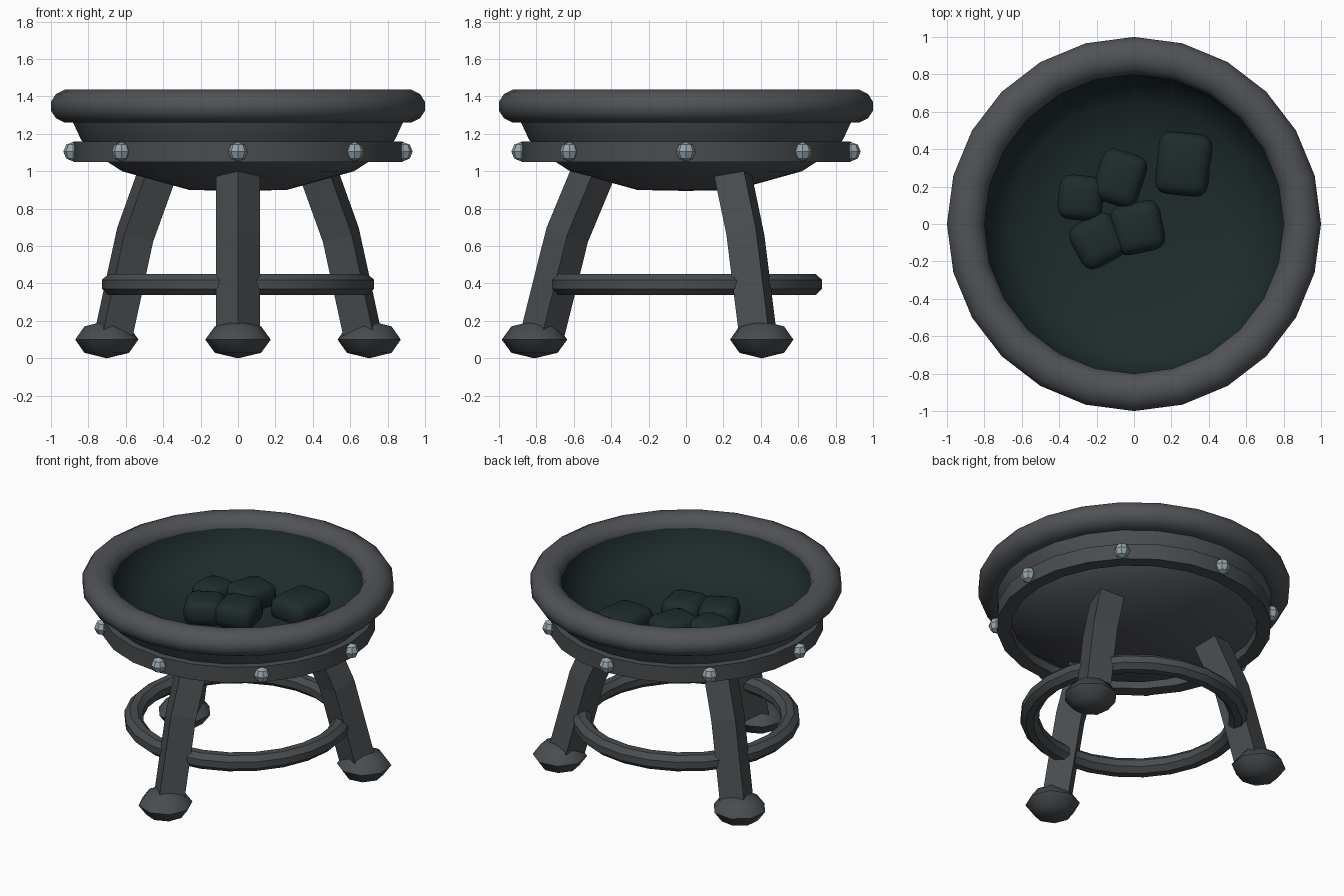
import bpy, bmesh, math
from mathutils import Vector, Matrix

if "Cube" in bpy.data.objects:
    bpy.data.objects.remove(bpy.data.objects["Cube"])

SIDES = 24


def material(name, rgb):
    m = bpy.data.materials.new(name)
    m.diffuse_color = (*rgb, 1)
    m.use_nodes = True
    m.node_tree.nodes["Principled BSDF"].inputs["Base Color"].default_value = m.diffuse_color
    return m


IRON = material("dark iron", (0.080, 0.085, 0.094))
LEG = material("leg iron", (0.066, 0.073, 0.078))
SOOT = material("sooty lining", (0.0135, 0.0245, 0.0245))
STEEL = material("rivet steel", (0.31, 0.38, 0.42))


def finish(name, bm, mats, smooth=None):
    bmesh.ops.recalc_face_normals(bm, faces=bm.faces)
    me = bpy.data.meshes.new(name)
    bm.to_mesh(me)
    bm.free()
    for m in mats:
        me.materials.append(m)
    ob = bpy.data.objects.new(name, me)
    bpy.context.collection.objects.link(ob)
    if smooth:
        bpy.ops.object.select_all(action='DESELECT')
        ob.select_set(True)
        bpy.context.view_layer.objects.active = ob
        bpy.ops.object.shade_smooth_by_angle(angle=math.radians(smooth))
    return ob


def lathe(name, profile, mats, closed=True, lining_from=None, smooth=None):
    """Spin (radius, z) points around z."""
    bm = bmesh.new()
    rings = []
    for r, z in profile:
        if r == 0:
            rings.append([bm.verts.new((0, 0, z))] * SIDES)
        else:
            rings.append([bm.verts.new((r * math.cos(a), r * math.sin(a), z))
                          for a in (2 * math.pi * i / SIDES for i in range(SIDES))])
    n = len(profile)
    for k in range(n if closed else n - 1):
        a, b = rings[k], rings[(k + 1) % n]
        for i in range(SIDES):
            j = (i + 1) % SIDES
            vs = list(dict.fromkeys((a[i], a[j], b[j], b[i])))
            f = bm.faces.new(vs)
            if lining_from is not None and k >= lining_from:
                f.material_index = 1
    return finish(name, bm, mats, smooth)


def tube(n, r, z, half_w, half_h):
    """Flat-sided n-gon cross-section with the given half sizes."""
    c = math.cos(math.pi / n)
    return [(r + half_w / c * math.cos(a), z + half_h / c * math.sin(a))
            for a in (math.pi / n + i * 2 * math.pi / n for i in range(n))]


# Bowl: outer skin, then the sooty lining back down to the centre
lathe("bowl", [(0, 0.895), (0.26, 0.90), (0.62, 1.0), (0.79, 1.11), (0.84, 1.17),
               (0.90, 1.30), (0.802, 1.37), (0.775, 1.27), (0.66, 1.16),
               (0.45, 1.095), (0, 1.07)],
      [IRON, SOOT], closed=False, lining_from=6, smooth=50)

# Rolled rim, riveted band and foot ring
lathe("rim", tube(12, 0.90, 1.348, 0.10, 0.088), [IRON], smooth=60)
lathe("band", [(0.79, 1.05), (0.88, 1.05), (0.88, 1.16), (0.79, 1.16)], [LEG], smooth=30)
lathe("leg_ring", tube(8, 0.67, 0.395, 0.058, 0.056), [LEG], smooth=30)

# Rivets on the band
for i in range(8):
    a = i * math.pi / 4
    bm = bmesh.new()
    bmesh.ops.create_uvsphere(bm, u_segments=8, v_segments=4, radius=0.052)
    bmesh.ops.transform(bm, verts=bm.verts, matrix=Matrix.Translation(
        (0.882 * math.cos(a), 0.882 * math.sin(a), 1.105)) @ Matrix.Rotation(a, 4, 'Z'))
    finish(f"rivet_{i + 1}", bm, [STEEL])


# Bent legs with a diamond section, each on a faceted foot
LEG_PATH = [(0.50, 0.985), (0.635, 0.66), (0.705, 0.38), (0.775, 0.10)]
for n, deg in enumerate((-90, 30, 150)):
    a = math.radians(deg)
    out = Vector((math.cos(a), math.sin(a), 0))
    side = Vector((-math.sin(a), math.cos(a), 0))
    up = Vector((0, 0, 1))
    pts = [out * r + up * z for r, z in LEG_PATH]
    bm = bmesh.new()
    rings = []
    for i, p in enumerate(pts):
        t = (pts[min(i + 1, 3)] - pts[max(i - 1, 0)]).normalized()
        nrm = side.cross(t).normalized()
        rings.append([bm.verts.new(p + d * 0.117) for d in (nrm, side, -nrm, -side)])
    for r0, r1 in zip(rings, rings[1:]):
        for i in range(4):
            j = (i + 1) % 4
            bm.faces.new((r0[i], r0[j], r1[j], r1[i]))
    bm.faces.new(rings[0])
    bm.faces.new(rings[-1])
    finish(f"leg_{n + 1}", bm, [LEG])

    bm = bmesh.new()
    bmesh.ops.create_uvsphere(bm, u_segments=8, v_segments=4, radius=1)
    bmesh.ops.transform(bm, verts=bm.verts, matrix=Matrix.Translation(
        out * 0.81 + up * 0.10) @ Matrix.Rotation(a, 4, 'Z')
        @ Matrix.Diagonal((0.175, 0.175, 0.10, 1)))
    finish(f"foot_{n + 1}", bm, [LEG], smooth=42)

# Coals: rounded blocks (x, y, z, width, depth, turn)
COALS = [(0.265, 0.32, 1.13, 0.285, 0.335, -6), (-0.075, 0.245, 1.15, 0.25, 0.29, -18),
         (-0.285, 0.14, 1.145, 0.24, 0.24, -5), (-0.195, -0.09, 1.15, 0.26, 0.26, 28),
         (0.02, -0.02, 1.155, 0.27, 0.27, 12)]
for n, (x, y, z, w, d, turn) in enumerate(COALS):
    bm = bmesh.new()
    bmesh.ops.create_cube(bm, size=1)
    bmesh.ops.transform(bm, verts=bm.verts, matrix=Matrix.Translation((x, y, z))
                        @ Matrix.Rotation(math.radians(turn), 4, 'Z')
                        @ Matrix.Diagonal((w, d, 0.17, 1)))
    bmesh.ops.bevel(bm, geom=bm.edges[:], offset=0.065, segments=3, profile=0.5,
                    affect='EDGES')
    finish(f"coal_{n + 1}", bm, [SOOT], smooth=60)
